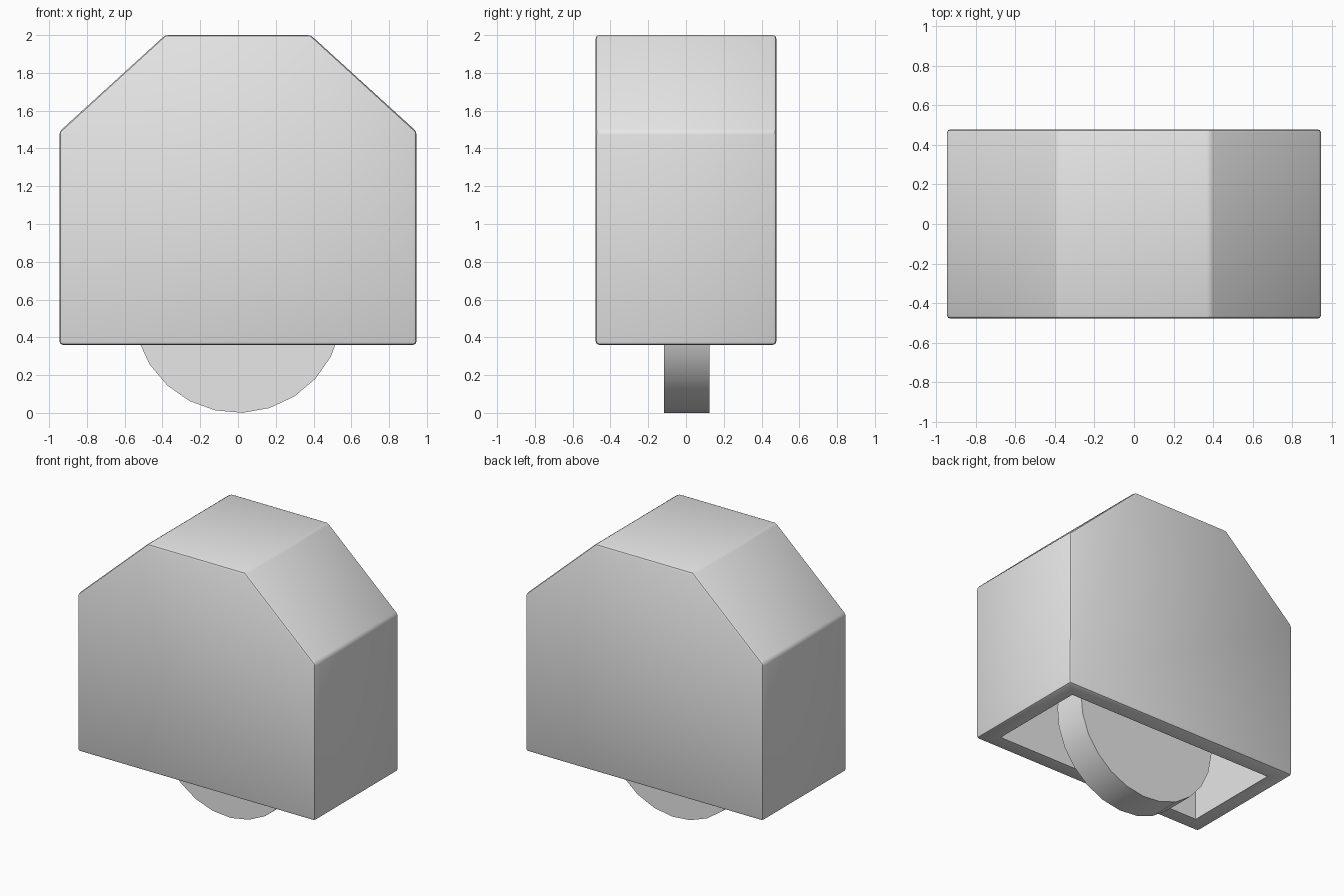
import bpy, bmesh, math
from mathutils import Matrix

cube = bpy.data.objects.get("Cube")
if cube:
    bpy.data.objects.remove(cube, do_unlink=True)

HALF_W, HALF_D = 0.945, 0.478
BASE, SHOULDER, TOP, TOP_HALF = 0.36, 1.49, 2.0, 0.385
WALL = 0.115

grey = bpy.data.materials.new("plain grey")
grey.use_nodes = True
grey.diffuse_color = (0.8, 0.8, 0.8, 1)
grey.node_tree.nodes["Principled BSDF"].inputs["Base Color"].default_value = (0.8, 0.8, 0.8, 1)


def make_object(name, bm):
    bmesh.ops.recalc_face_normals(bm, faces=bm.faces)
    mesh = bpy.data.meshes.new(name)
    bm.to_mesh(mesh)
    bm.free()
    mesh.materials.append(grey)
    obj = bpy.data.objects.new(name, mesh)
    bpy.context.collection.objects.link(obj)
    return obj


def select_only(obj):
    bpy.ops.object.select_all(action='DESELECT')
    obj.select_set(True)
    bpy.context.view_layer.objects.active = obj


def house_profile(inset, base):
    """Right half of the chamfered outline, moved inwards, then mirrored."""
    nx, nz = TOP - SHOULDER, HALF_W - TOP_HALF
    length = math.hypot(nx, nz)
    nx, nz = nx / length, nz / length
    reach = nx * HALF_W + nz * SHOULDER - inset
    x, z = HALF_W - inset, TOP - inset
    half = [(x, base), (x, (reach - nx * x) / nz), ((reach - nz * z) / nx, z)]
    return half + [(-px, pz) for px, pz in reversed(half)]


def prism(name, profile, half_depth):
    bm = bmesh.new()
    face = bm.faces.new([bm.verts.new((x, -half_depth, z)) for x, z in profile])
    extruded = bmesh.ops.extrude_face_region(bm, geom=[face])
    verts = [g for g in extruded["geom"] if isinstance(g, bmesh.types.BMVert)]
    bmesh.ops.translate(bm, verts=verts, vec=(0, 2 * half_depth, 0))
    return make_object(name, bm)


# Housing: rounded outer block, hollowed from below
housing = prism("housing", house_profile(0, BASE), HALF_D)
cavity = prism("cavity_cutter", house_profile(WALL, BASE - 0.2), HALF_D - WALL)
cavity.hide_render = True

bevel = housing.modifiers.new("soft_edges", 'BEVEL')
bevel.width = 0.018
bevel.segments = 2
bevel.limit_method = 'ANGLE'
hollow = housing.modifiers.new("hollow", 'BOOLEAN')
hollow.operation = 'DIFFERENCE'
hollow.solver = 'EXACT'
hollow.object = cavity

select_only(housing)
for name in ("soft_edges", "hollow"):
    bpy.ops.object.modifier_apply(modifier=name)
bpy.data.objects.remove(cavity, do_unlink=True)

# Wheel: plain disc half hidden in the housing
RADIUS = 0.555
bm = bmesh.new()
turn = Matrix.Rotation(math.radians(-2.5), 4, 'Y') @ Matrix.Rotation(math.pi / 2, 4, 'X')
bmesh.ops.create_cone(bm, cap_ends=True, segments=24, radius1=RADIUS, radius2=RADIUS,
                      depth=0.24, matrix=Matrix.Translation((0, 0.004, RADIUS)) @ turn)
wheel = make_object("wheel", bm)

# Smooth the wheel rim and soft edges only
for obj in (housing, wheel):
    select_only(obj)
    bpy.ops.object.shade_smooth_by_angle(angle=math.radians(30))
